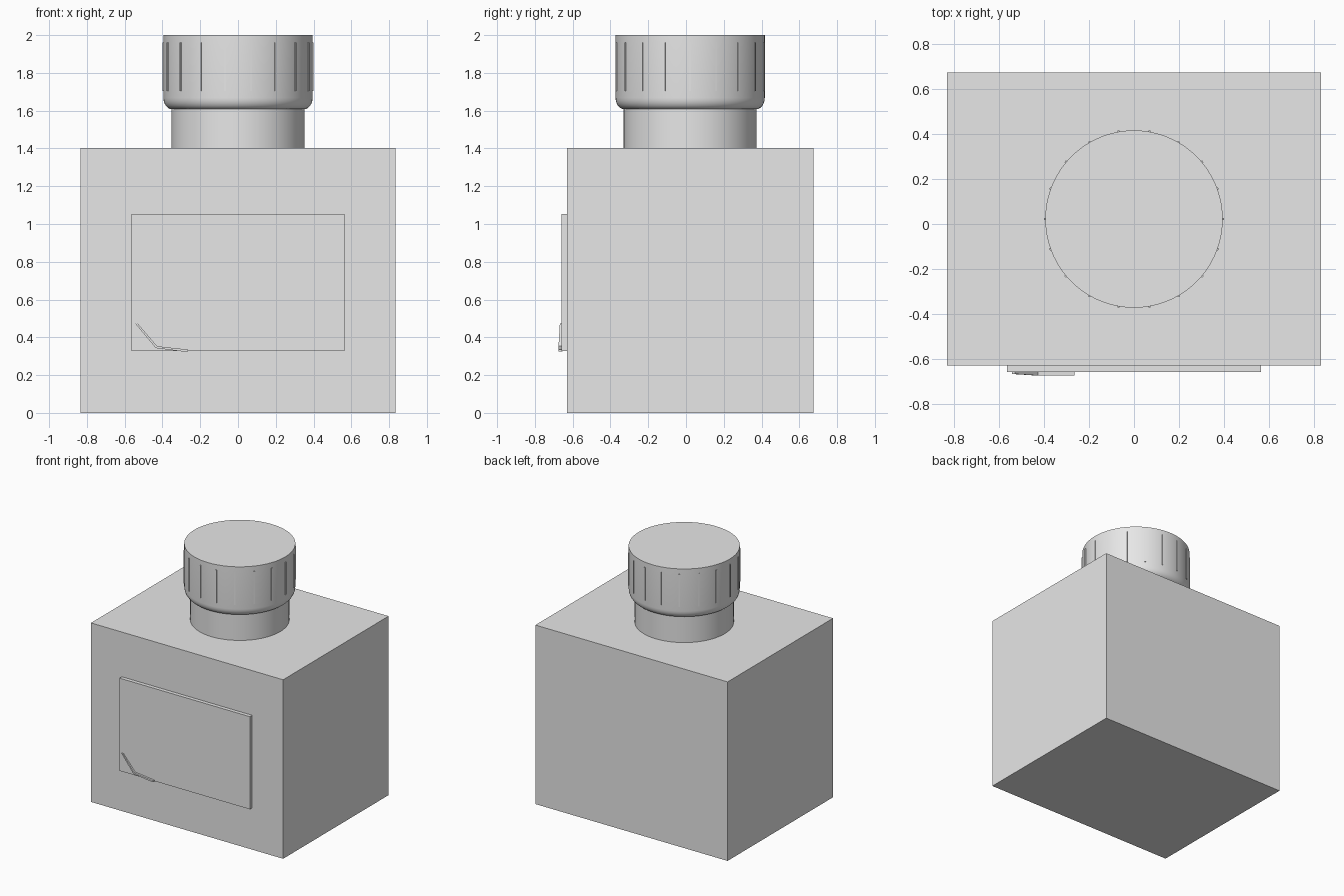
import bpy, bmesh, math
from mathutils import Matrix, Vector

if "Cube" in bpy.data.objects:
    bpy.data.objects.remove(bpy.data.objects["Cube"])

CY = 0.022          # depth centre of bottle, neck and cap

grey = bpy.data.materials.new("light_grey")
grey.diffuse_color = (0.8, 0.8, 0.8, 1)
grey.use_nodes = True
grey.node_tree.nodes["Principled BSDF"].inputs["Base Color"].default_value = grey.diffuse_color


def finish(name, bm, smooth=False):
    bmesh.ops.recalc_face_normals(bm, faces=bm.faces[:])
    me = bpy.data.meshes.new(name)
    bm.to_mesh(me)
    bm.free()
    me.materials.append(grey)
    ob = bpy.data.objects.new(name, me)
    bpy.context.collection.objects.link(ob)
    if smooth:
        bpy.ops.object.select_all(action='DESELECT')
        ob.select_set(True)
        bpy.context.view_layer.objects.active = ob
        bpy.ops.object.shade_smooth_by_angle(angle=math.radians(35))
    return ob


def add_box(bm, lo, hi, turn=Matrix()):
    lo, hi = Vector(lo), Vector(hi)
    m = turn @ Matrix.Translation((lo + hi) / 2) @ Matrix.Diagonal((*(hi - lo), 1))
    bmesh.ops.create_cube(bm, size=1, matrix=m)


def box(name, lo, hi):
    bm = bmesh.new()
    add_box(bm, lo, hi)
    return finish(name, bm)


def lathe(name, profile, sides=72):
    """Spin a (radius, z) profile about the bottle axis; ends on the axis close it."""
    bm = bmesh.new()
    vs = [bm.verts.new((r, CY, z)) for r, z in profile]
    es = [bm.edges.new(p) for p in zip(vs, vs[1:])]
    bmesh.ops.spin(bm, geom=vs + es, cent=(0, CY, 0), axis=(0, 0, 1),
                   angle=math.tau, steps=sides, use_duplicate=False)
    bmesh.ops.remove_doubles(bm, verts=bm.verts[:], dist=1e-5)
    return finish(name, bm, True)


# square bottle and its front label
box("bottle_body", (-0.833, -0.631, 0), (0.833, 0.675, 1.403))
box("label", (-0.565, -0.66, 0.327), (0.565, -0.625, 1.053))

# neck
lathe("neck", [(0, 1.39), (0.352, 1.39), (0.352, 1.62), (0, 1.62)])

# cap with a rounded lower edge
R, Z = 0.395, 1.608
curve = [(R - 0.045 + 0.045 * math.sin(a), Z + 0.06 * (1 - math.cos(a)))
         for a in (math.radians(15 * i) for i in range(1, 7))]
lathe("cap", [(0, Z), (R - 0.04, Z)] + curve + [(R, 2.0), (0, 2.0)])

# grip ribs around the cap
bm = bmesh.new()
for i in range(18):
    turn = Matrix.Translation((0, CY, 0)) @ Matrix.Rotation(math.radians(20 * i), 4, 'Z')
    add_box(bm, (R - 0.015, -0.005, 1.703), (R + 0.005, 0.005, 1.96), turn)
finish("cap_ribs", bm)

# thin bent strip at the label's lower left corner
bm = bmesh.new()
outline = [(-0.543, 0.472), (-0.435, 0.343), (-0.29, 0.325), (-0.264, 0.325),
           (-0.264, 0.335), (-0.428, 0.353), (-0.53, 0.472)]
face = bm.faces.new([bm.verts.new((x, -0.655, z)) for x, z in outline])
ext = bmesh.ops.extrude_face_region(bm, geom=[face])
for v in ext["geom"]:
    if isinstance(v, bmesh.types.BMVert):
        v.co.y = -0.675 if v.co.z < 0.4 else -0.668
finish("label_corner_strip", bm)
